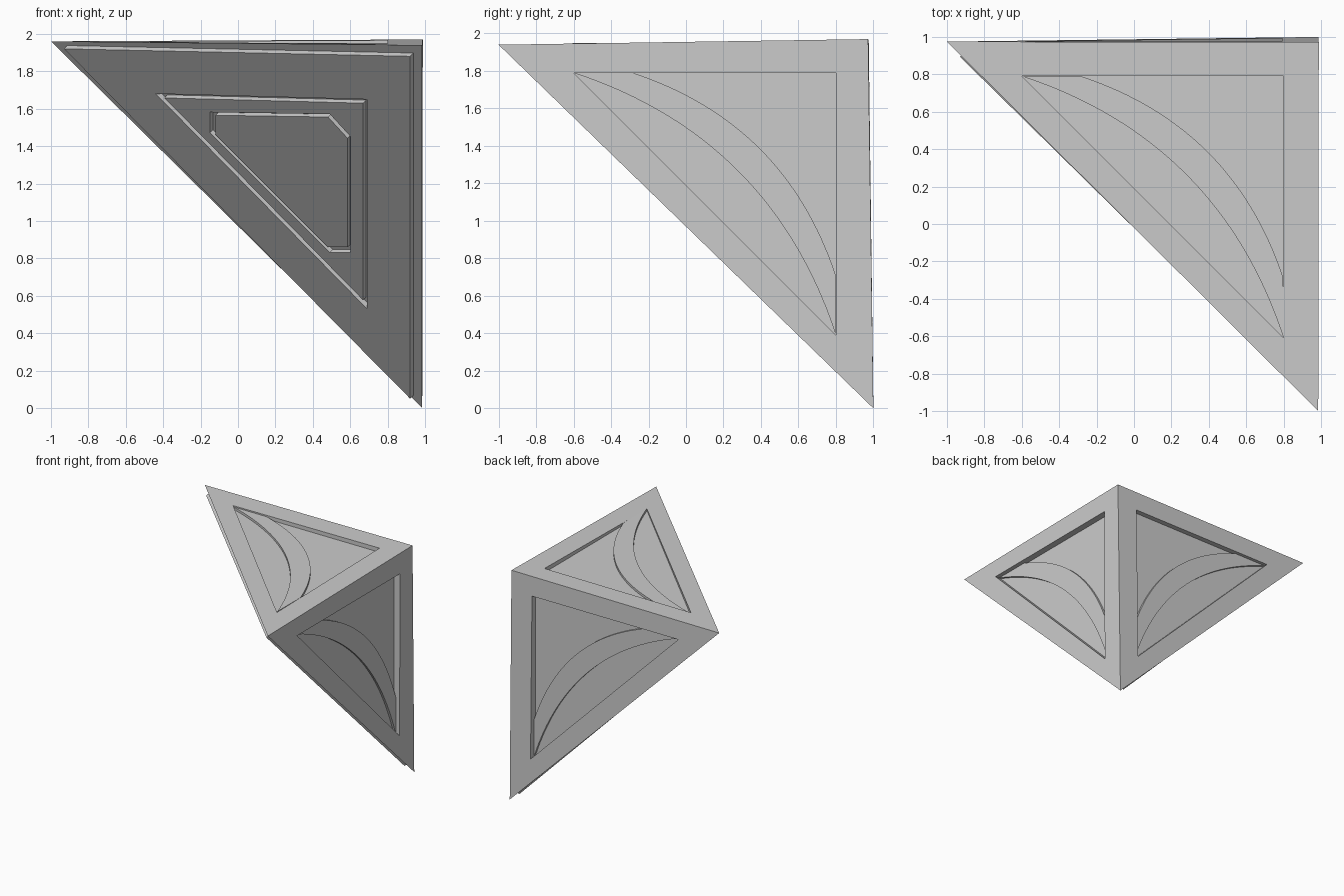
import bpy, bmesh, math
from mathutils import Vector

if "Cube" in bpy.data.objects:
    bpy.data.objects.remove(bpy.data.objects["Cube"])

# corner points of the tetrahedral cube-corner piece
D = Vector((.988, .972, 1.97))
A = Vector((-1, .975, 1.96))
B = Vector((.985, -1, 1.94))
C = Vector((.985, 1, 0))
N = (B - A).cross(C - A).normalized()
if N.dot(A - D) < 0:
    N = -N


def finish(bm, name):
    bmesh.ops.recalc_face_normals(bm, faces=bm.faces)
    me = bpy.data.meshes.new(name)
    bm.to_mesh(me)
    bm.free()
    ob = bpy.data.objects.new(name, me)
    bpy.context.collection.objects.link(ob)
    return ob


def prism(name, low, high):
    """Closed prism between two matching outlines."""
    bm = bmesh.new()
    a = [bm.verts.new(p) for p in low]
    b = [bm.verts.new(p) for p in high]
    bm.faces.new(a)
    bm.faces.new(b)
    for i in range(len(a)):
        j = (i + 1) % len(a)
        bm.faces.new((a[i], a[j], b[j], b[i]))
    return finish(bm, name)


def cut(ob, cutter):
    m = ob.modifiers.new("cut", 'BOOLEAN')
    m.operation = 'DIFFERENCE'
    m.solver = 'EXACT'
    m.object = cutter
    cutter.hide_render = True
    cutter.display_type = 'WIRE'


def face_prism(name, pts, z0, z1, turn):
    """Prism on the top face, turned about the cube diagonal onto another face."""
    def place(x, y, z):
        c = [x, y, z]
        c = c[-turn:] + c[:-turn] if turn else c
        return Vector((c[0], c[1], c[2] + 1))
    return prism(name, [place(x, y, z0) for x, y in pts], [place(x, y, z1) for x, y in pts])


def slant_prism(name, pts, h0, h1, top=.03, scale=1):
    """Prism on the slanted face from an outline seen from the front (x, z)."""
    base = A + N * top
    out = []
    for x, z in pts:
        x, z = .313 + (x - .313) * scale, 1.287 + (z - 1.287) * scale
        y = base.y - (N.x * (x - base.x) + N.z * (z - base.z)) / N.y
        out.append(Vector((x, y, z)))
    return prism(name, [p + N * (h0 - top) for p in out], [p + N * (h1 - top) for p in out])


# body
bm = bmesh.new()
v = [bm.verts.new(p) for p in (A, B, C, D)]
for t in ((0, 1, 2), (0, 1, 3), (1, 2, 3), (0, 2, 3)):
    bm.faces.new([v[i] for i in t])
body = finish(bm, "corner_body")

# curved band outline
band = []
for i in range(33):
    u = -.985 + 1.97 * i / 32
    band.append((u, .25 * (1 - (u / .99) ** 2)))
for i in range(33):
    u = .76 - 1.52 * i / 32
    band.append((u, .417 - .19 * (u / .76) ** 2))
r = math.sqrt(.5)
band = [(.1 + (u + w) * r, .09 + (w - u) * r) for u, w in band]

# recessed triangle and raised band on each square-side face
for k, side in enumerate(("top", "right", "back")):
    cutter = face_prism(side + "_recess_cutter", [(.8, .79), (-.6, .79), (.8, -.61)], .93, 1.1, k)
    cut(body, cutter)
    face_prism(side + "_curved_band", band, .915, .95, k)

# raised plate on the slanted face, with nested grooved panels
plate_pts = [(-.93, 1.92), (.92, 1.88), (.92, .05)]
tri_pts = [(-.44, 1.68), (.69, 1.65), (.69, .53)]
hex_pts = [(-.15, 1.58), (.49, 1.57), (.6, 1.45), (.6, .83), (.49, .83), (-.15, 1.47)]
plate = slant_prism("inner_plate", plate_pts, -.004, .03)
tri_cut = slant_prism("panel_cutter", tri_pts, -.01, .1)
cut(plate, tri_cut)
panel = slant_prism("triangular_panel", tri_pts, -.004, .028, scale=.94)
hex_cut = slant_prism("centre_cutter", hex_pts, -.01, .1)
cut(panel, hex_cut)
slant_prism("centre_panel", hex_pts, -.004, .026, scale=.94)
